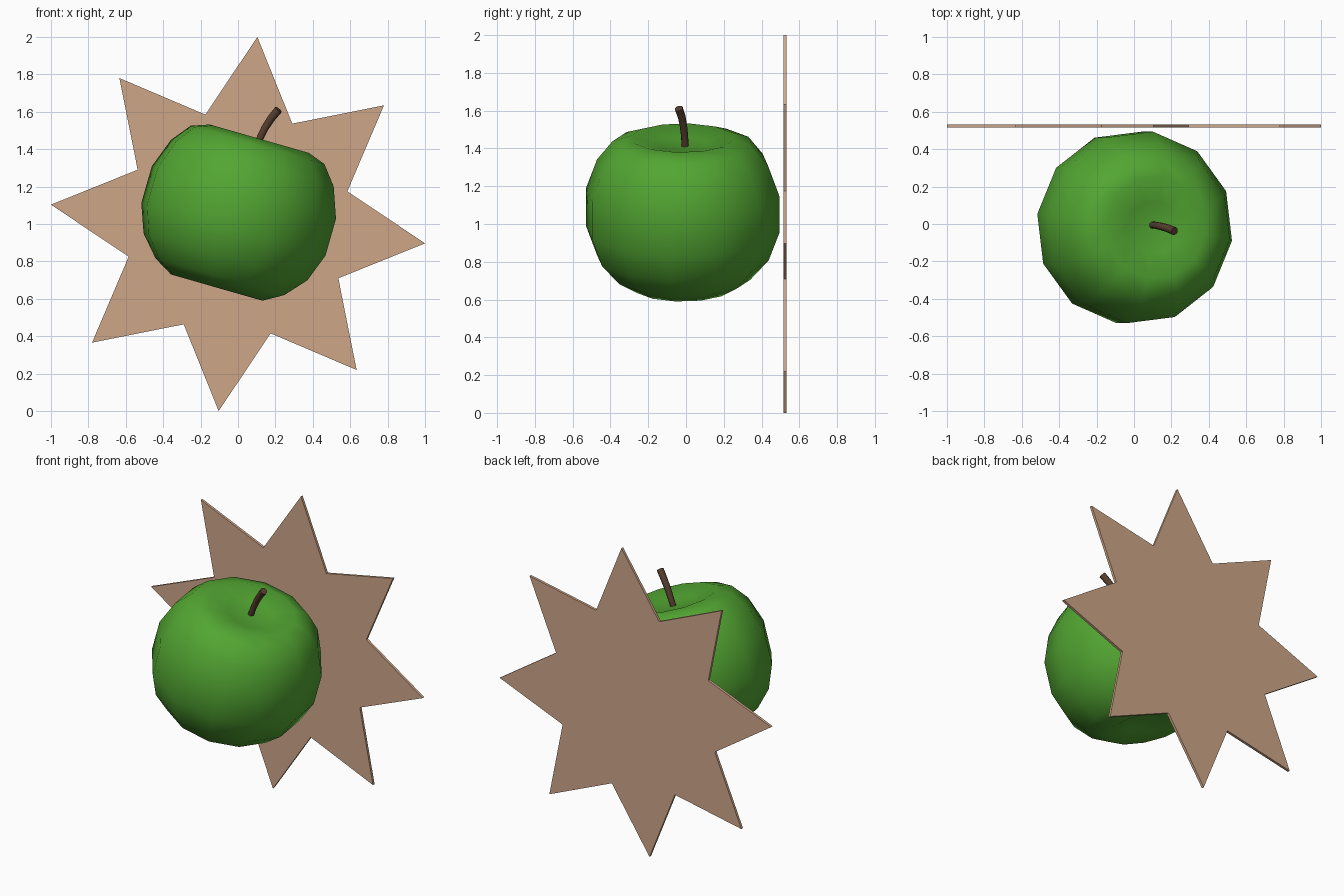
import bpy, bmesh, math
from mathutils import Matrix, Vector

cube = bpy.data.objects.get("Cube")
if cube:
    bpy.data.objects.remove(cube, do_unlink=True)


def material(name, rgb):
    m = bpy.data.materials.new(name)
    m.use_nodes = True
    m.diffuse_color = (*rgb, 1)
    bsdf = next(n for n in m.node_tree.nodes if n.type == 'BSDF_PRINCIPLED')
    bsdf.inputs["Base Color"].default_value = (*rgb, 1)
    bsdf.inputs["Roughness"].default_value = 0.7
    return m


def mesh_object(name, bm, mat):
    bmesh.ops.recalc_face_normals(bm, faces=bm.faces)
    me = bpy.data.meshes.new(name)
    bm.to_mesh(me)
    bm.free()
    me.materials.append(mat)
    ob = bpy.data.objects.new(name, me)
    bpy.context.collection.objects.link(ob)
    return ob


def smooth(ob, degrees):
    bpy.ops.object.select_all(action='DESELECT')
    ob.select_set(True)
    bpy.context.view_layer.objects.active = ob
    bpy.ops.object.shade_smooth_by_angle(angle=math.radians(degrees))


green = material("apple_green", (0.085, 0.38, 0.032))
brown = material("stem_brown", (0.095, 0.05, 0.027))
tan = material("card_tan", (0.62, 0.38, 0.25))

# Apple body: lathed profile (radius, height) with dimples, tilted to its left
profile = [(0, 0.368), (0.14, 0.376), (0.278, 0.414), (0.375, 0.38),
           (0.457, 0.278), (0.517, 0.115), (0.517, -0.09), (0.46, -0.243),
           (0.362, -0.353), (0.257, -0.414), (0.13, -0.385), (0, -0.37)]
bm = bmesh.new()
start = math.radians(-8)
verts = [bm.verts.new((r * math.cos(start), r * math.sin(start), z)) for r, z in profile]
edges = [bm.edges.new(pair) for pair in zip(verts, verts[1:])]
bmesh.ops.spin(bm, geom=verts + edges, cent=(0, 0, 0), axis=(0, 0, 1),
               angle=math.tau, steps=12, use_duplicate=False)
bmesh.ops.remove_doubles(bm, verts=bm.verts, dist=0.0005)
tilt = Matrix.Translation((0, -0.018, 1.058)) @ Matrix.Rotation(math.radians(16), 4, 'Y')
bmesh.ops.transform(bm, matrix=tilt, verts=bm.verts)
smooth(mesh_object("apple_body", bm, green), 80)

# Stem: bent, slightly flared tube
path = [(0.09, -0.005, 1.39), (0.118, -0.007, 1.46), (0.145, -0.013, 1.515),
        (0.178, -0.022, 1.565), (0.217, -0.038, 1.612)]
bm = bmesh.new()
rings = []
sides = 10
for i, p in enumerate(path):
    p = Vector(p)
    direction = Vector(path[min(i + 1, len(path) - 1)]) - Vector(path[max(i - 1, 0)])
    turn = direction.to_track_quat('Z', 'Y')
    radius = 0.018 + 0.001 * i
    rings.append([bm.verts.new(p + turn @ Vector((radius * math.cos(math.tau * k / sides),
                                                  radius * math.sin(math.tau * k / sides), 0)))
                  for k in range(sides)])
for a, b in zip(rings, rings[1:]):
    for k in range(sides):
        n = (k + 1) % sides
        bm.faces.new((a[k], a[n], b[n], b[k]))
bm.faces.new(rings[0])
bm.faces.new(rings[-1])
smooth(mesh_object("stem", bm, brown), 50)

# Backing plate: eight-pointed star behind the apple
bm = bmesh.new()
outline = []
for k in range(16):
    radius = 1.0055 if k % 2 == 0 else 0.61
    a = math.radians(84.1 - 22.5 * k)
    outline.append(bm.verts.new((radius * math.cos(a), 0.515, 1 + radius * math.sin(a))))
face = bm.faces.new(outline)
back = bmesh.ops.extrude_face_region(bm, geom=[face])
bmesh.ops.translate(bm, vec=(0, 0.017, 0),
                    verts=[v for v in back["geom"] if isinstance(v, bmesh.types.BMVert)])
mesh_object("star_plate", bm, tan)
